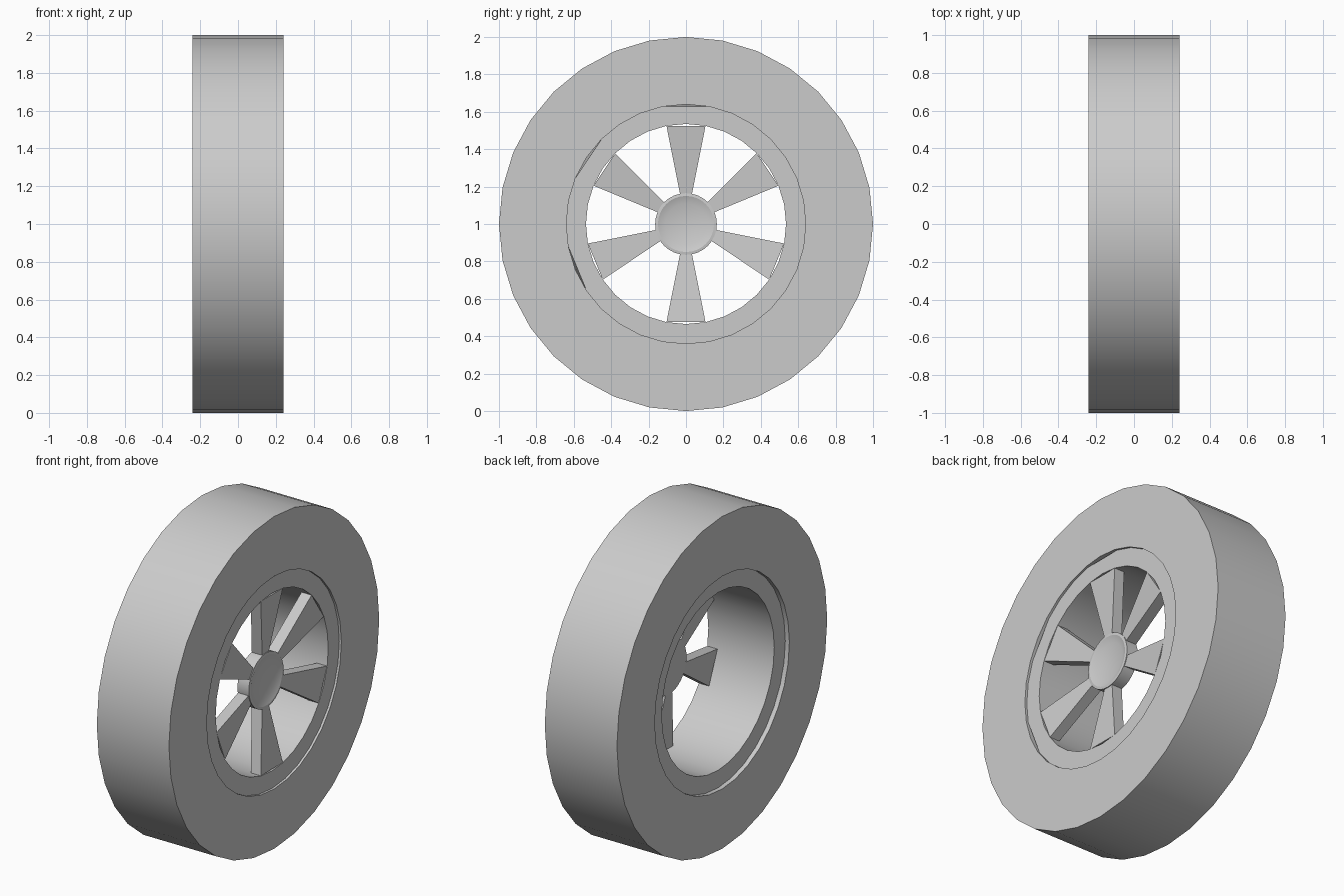
import bpy, bmesh
from math import sin, cos, radians, pi

if "Cube" in bpy.data.objects:
    bpy.data.objects.remove(bpy.data.objects["Cube"])

N = 32          # sides of every round part
CZ = 1.0        # axle height


def ring_point(r, x, a):
    return (x, r * cos(a), CZ + r * sin(a))


def finish(name, bm, smooth=True):
    bmesh.ops.recalc_face_normals(bm, faces=bm.faces)
    me = bpy.data.meshes.new(name)
    bm.to_mesh(me)
    bm.free()
    ob = bpy.data.objects.new(name, me)
    bpy.context.collection.objects.link(ob)
    if smooth:
        bpy.ops.object.select_all(action='DESELECT')
        ob.select_set(True)
        bpy.context.view_layer.objects.active = ob
        bpy.ops.object.shade_smooth_by_angle(angle=radians(25))
    return ob


def lathe(name, profile, closed=True, flat_at=()):
    """Spin (radius, x) points round the axle; flat_at pulls first-point verts onto a chord."""
    bm = bmesh.new()
    rings = []
    for k, (r, x) in enumerate(profile):
        ring = []
        for i in range(N):
            rr = r * cos(2 * pi / N) if k == 0 and i in flat_at else r
            ring.append(bm.verts.new(ring_point(rr, x, 2 * pi * i / N)))
        rings.append(ring)
    pairs = list(zip(rings, rings[1:]))
    if closed:
        pairs.append((rings[-1], rings[0]))
    else:
        bm.faces.new(rings[0])
        bm.faces.new(rings[-1])
    for a, b in pairs:
        for i in range(N):
            j = (i + 1) % N
            bm.faces.new((a[i], a[j], b[j], b[i]))
    return finish(name, bm)


# Tyre: plain square section
lathe("tyre", [(1, 0.24), (1, -0.24), (0.64, -0.24), (0.64, 0.24)])

# Rim: barrel set slightly inside the tyre faces, small flats behind three spokes
lathe("rim", [(0.64, 0.226), (0.64, -0.213), (0.535, -0.213), (0.535, 0.226)],
      flat_at=(8, 13, 18))

# Hub: short disc with a shallow dished face
lathe("hub", [(0.165, 0.112), (0.165, 0.188), (0.15, 0.19), (0.11, 0.175)], closed=False)

# Spokes: tapered wedges, each two segments wide, leaning outward to the rim
half = 2 * pi / N
for n, seg in enumerate((8, 13, 18, 24, 30, 35)):
    a = 2 * pi * seg / N
    bm = bmesh.new()
    loops = []
    for r, back, front in ((0.155, 0.113, 0.182), (0.535, 0.158, 0.225)):
        loops.append([bm.verts.new(ring_point(r, x, a + s * half))
                      for x, s in ((back, -1), (front, -1), (front, 1), (back, 1))])
    for i in range(4):
        j = (i + 1) % 4
        bm.faces.new((loops[0][i], loops[0][j], loops[1][j], loops[1][i]))
    bm.faces.new(loops[0])
    bm.faces.new(loops[1])
    finish(f"spoke_{n + 1}", bm, smooth=False)
